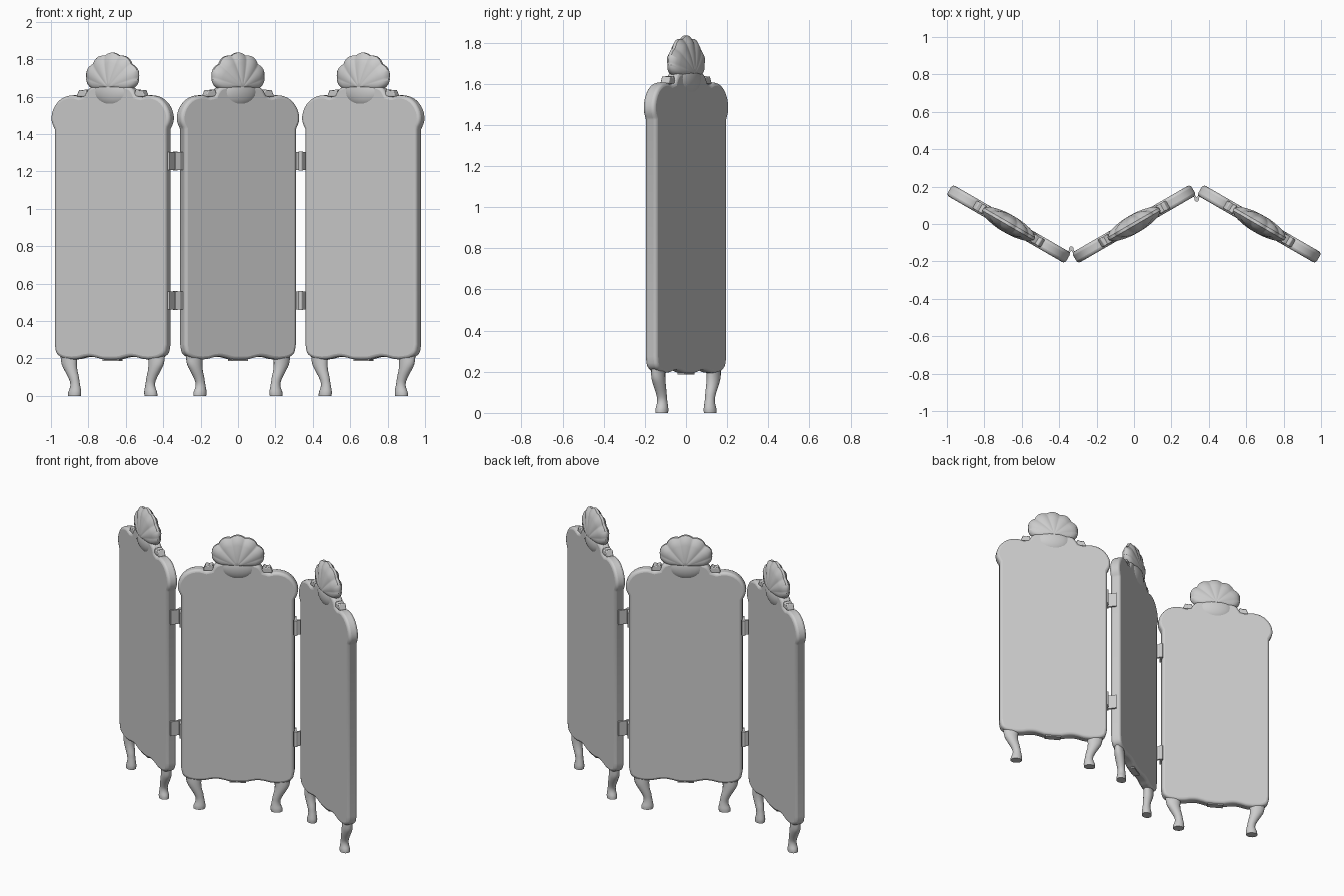
import bpy, bmesh, math
from mathutils import Matrix, Vector

if "Cube" in bpy.data.objects:
    bpy.data.objects.remove(bpy.data.objects["Cube"])

grey = bpy.data.materials.new("plain grey")
grey.diffuse_color = (0.6, 0.6, 0.6, 1)
grey.use_nodes = True
grey.node_tree.nodes["Principled BSDF"].inputs["Base Color"].default_value = grey.diffuse_color


def finish(bm, name, frame, bevel=0.0, segments=3, angle=35):
    """Turn a bmesh into a placed, shaded object."""
    bmesh.ops.recalc_face_normals(bm, faces=bm.faces)
    mesh = bpy.data.meshes.new(name)
    bm.to_mesh(mesh)
    bm.free()
    ob = bpy.data.objects.new(name, mesh)
    bpy.context.collection.objects.link(ob)
    mesh.materials.append(grey)
    ob.matrix_world = frame
    bpy.ops.object.select_all(action='DESELECT')
    ob.select_set(True)
    bpy.context.view_layer.objects.active = ob
    if bevel:
        mod = ob.modifiers.new("rounded edge", 'BEVEL')
        mod.width, mod.segments = bevel, segments
        mod.limit_method, mod.angle_limit = 'ANGLE', math.radians(60)
    bpy.ops.object.shade_smooth_by_angle(angle=math.radians(angle))
    return ob


def slab(outline, half):
    """Extrude an (x, z) outline to both sides of y = 0."""
    bm = bmesh.new()
    face = bm.faces.new([bm.verts.new((x, -half, z)) for x, z in outline])
    ext = bmesh.ops.extrude_face_region(bm, geom=[face])
    moved = [v for v in ext["geom"] if isinstance(v, bmesh.types.BMVert)]
    bmesh.ops.translate(bm, verts=moved, vec=(0, 2 * half, 0))
    return bm


def smooth_path(points, steps=4):
    """Catmull-Rom subdivision of an open row of points."""
    p = [Vector(q) for q in points]
    p = [2 * p[0] - p[1]] + p + [2 * p[-1] - p[-2]]
    out = []
    for a, b, c, d in zip(p, p[1:], p[2:], p[3:]):
        for i in range(steps):
            t = i / steps
            out.append(0.5 * (2 * b + (c - a) * t + (2 * a - 5 * b + 4 * c - d) * t ** 2
                              + (3 * b - a - 3 * c + d) * t ** 3))
    return out + [p[-2]]


# right half of the panel outline, from top centre to bottom centre
TOP = [(0, 1.664), (.06, 1.664), (.10, 1.657), (.13, 1.645), (.147, 1.625), (.158, 1.605)]
EAR = [(.19, 1.597), (.235, 1.607), (.285, 1.598), (.325, 1.573), (.353, 1.535),
       (.365, 1.495), (.362, 1.46), (.345, 1.425)]
FOOT = [(.345, .275), (.334, .228), (.30, .204), (.25, .195), (.20, .197), (.16, .206),
        (.12, .209), (.08, .202), (.05, .195), (0, .193)]


def panel_board(frame):
    half = smooth_path(TOP, 3) + smooth_path(EAR, 3) + smooth_path(FOOT, 3)
    left = [Vector((-x, z)) for x, z in reversed(half[1:-1])]
    finish(slab(half + left, .033), "panel_board", frame, bevel=.02)
    # small tab under the bottom edge
    finish(slab([(-.05, .187), (.05, .187), (.05, .21), (-.05, .21)], .02), "bottom_tab", frame)


def shell_crest(frame):
    """Scalloped fan, thick at its root and thin at its rim."""
    bm = bmesh.new()
    n, rings, lobes = 84, 7, 7
    for side in (-1, 1):
        rows = []
        for j in range(rings + 1):
            s = j / rings
            row = []
            for i in range(n + 1):
                k = i / n
                a = math.radians(-12 + 204 * k)
                wave = abs(math.sin(math.pi * lobes * k))
                edge = min(1, math.sin(math.pi * k) / .42)
                r = (.075 + .087 * edge ** .7 + .012 * math.sin(a) * edge + .011 * wave) * s
                t = (.016 + .034 * (1 - s ** 2)) * (.8 + .2 * edge) + .005 * s * wave
                if j == rings:
                    t = .008
                row.append(bm.verts.new((r * math.cos(a), side * t, 1.65 + r * math.sin(a))))
            rows.append(row)
        for a, b in zip(rows, rows[1:]):
            for i in range(n):
                bm.faces.new((a[i], a[i + 1], b[i + 1], b[i]))
        if side == -1:
            first = rows[-1]
    # rim joining both sides
    for i in range(n):
        bm.faces.new((first[i], first[i + 1], rows[-1][i + 1], rows[-1][i]))
    bmesh.ops.remove_doubles(bm, verts=bm.verts, dist=.0003)
    finish(bm, "shell_crest", frame, angle=50)
    # swelling at the root of the shell
    bm = bmesh.new()
    bmesh.ops.create_uvsphere(bm, u_segments=24, v_segments=12, radius=1)
    bmesh.ops.transform(bm, verts=bm.verts, matrix=Matrix.Translation((0, 0, 1.625))
                        @ Matrix.Diagonal((.12, .05, .085, 1)))
    finish(bm, "crest_root", frame)


def side_leaf(frame, sx):
    pts = [(.14, 1.60), (.155, 1.64), (.175, 1.632), (.195, 1.637), (.212, 1.60)]
    finish(slab([(sx * x, z) for x, z in pts], .024), "side_leaf", frame, bevel=.005, segments=2)


# cabriole leg: height, centre, half width, half depth
LEG = [(.215, .270, .050, .028), (.17, .268, .044, .030), (.135, .257, .036, .029),
       (.10, .242, .030, .026), (.07, .233, .026, .024), (.045, .231, .029, .026),
       (.02, .234, .036, .030), (0, .236, .036, .030)]


def leg(frame, sx):
    bm = bmesh.new()
    n, prev = 16, None
    for z, c, w, d in smooth_path(LEG, 3):
        ring = [bm.verts.new((sx * (c + w * math.cos(i * math.tau / n)),
                              d * math.sin(i * math.tau / n), max(z, 0))) for i in range(n)]
        if prev:
            for i in range(n):
                bm.faces.new((prev[i], prev[(i + 1) % n], ring[(i + 1) % n], ring[i]))
        else:
            bm.faces.new(ring)
        prev = ring
    bm.faces.new(prev)
    finish(bm, "leg", frame, angle=45)


def hinge(sx, z):
    """Pin with a leaf running onto the end face of each neighbouring panel."""
    bm = bmesh.new()
    pin = Vector((sx * .335, sx * .132, z))
    bmesh.ops.create_cone(bm, cap_ends=True, segments=12, radius1=.012, radius2=.012,
                          depth=.10, matrix=Matrix.Translation(pin))
    for side in (-1, 1):
        end = pin + Vector((side * .036, sx * .052, 0))
        d = end - pin
        m = (Matrix.Translation((pin + end) / 2)
             @ Matrix.Rotation(math.atan2(d.y, d.x), 4, 'Z')
             @ Matrix.Diagonal((d.length, .012, .095, 1)))
        bmesh.ops.create_cube(bm, size=1, matrix=m)
    finish(bm, "hinge", Matrix())


# three panels folded in a zigzag
for x, turn in ((-.67, -30), (0, 30), (.67, -30)):
    frame = Matrix.Translation((x, 0, 0)) @ Matrix.Rotation(math.radians(turn), 4, 'Z')
    panel_board(frame)
    shell_crest(frame)
    for sx in (-1, 1):
        side_leaf(frame, sx)
        leg(frame, sx)

for sx in (-1, 1):
    for z in (.51, 1.255):
        hinge(sx, z)
